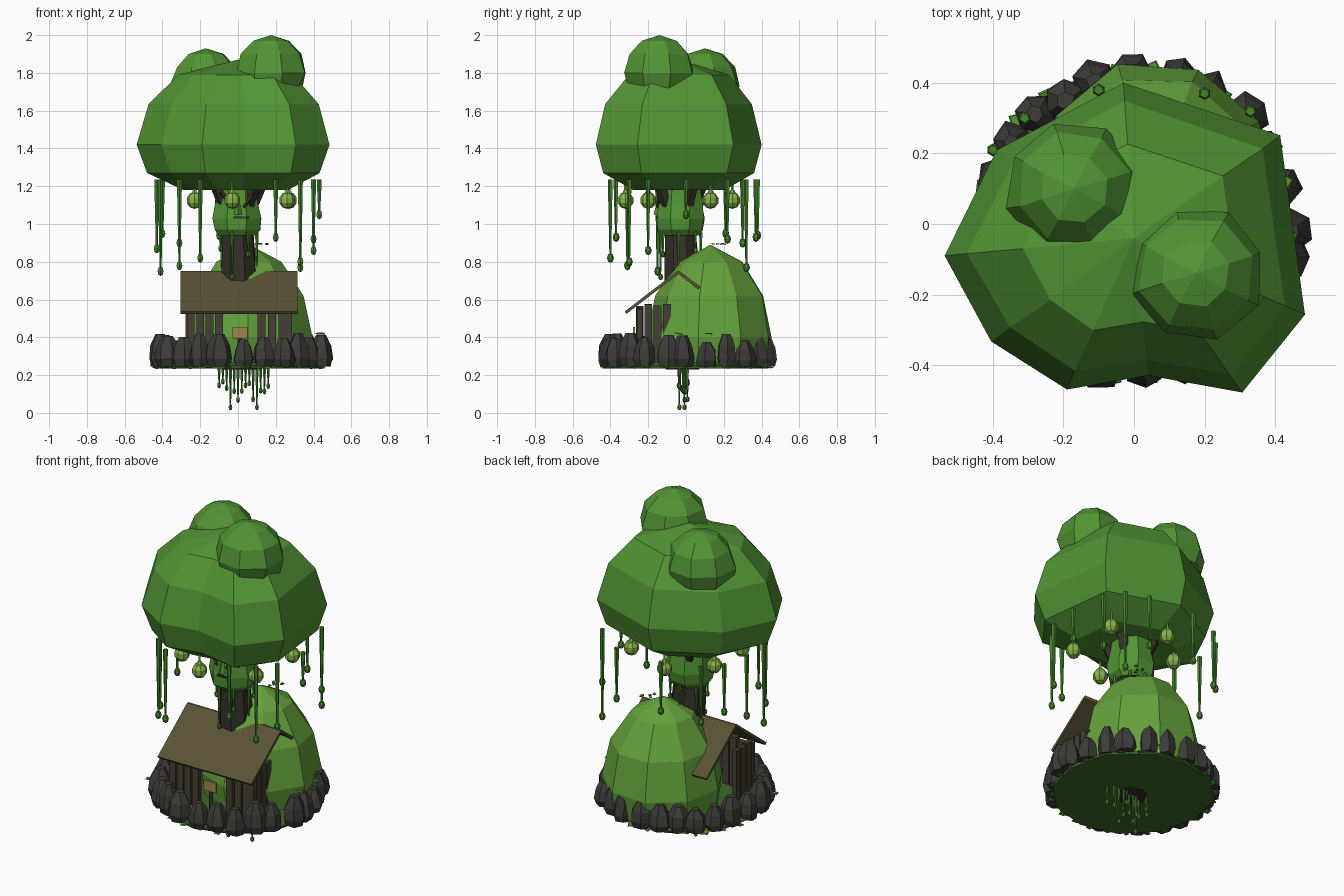
import bpy, bmesh, math, random
from mathutils import Vector, Matrix

if "Cube" in bpy.data.objects:
    bpy.data.objects.remove(bpy.data.objects["Cube"])

random.seed(4)
TAU = math.tau


def mat(name, r, g, b):
    m = bpy.data.materials.new(name)
    m.diffuse_color = (r, g, b, 1)
    m.use_nodes = True
    m.node_tree.nodes["Principled BSDF"].inputs["Base Color"].default_value = m.diffuse_color
    return m


LEAF = mat("leaf_green", .085, .30, .035)
MOSS = mat("moss_green", .13, .36, .045)
VINE = mat("vine_green", .06, .24, .025)
GLOW = mat("lantern_green", .24, .46, .07)
GROUND = mat("ground_green", .05, .14, .02)
BARK = mat("bark", .035, .03, .022)
PLANK = mat("plank", .06, .05, .037)
ROOF = mat("roof_wood", .10, .085, .035)
SIGN = mat("sign_wood", .37, .24, .08)
ROCK = mat("rock", .045, .045, .043)


def finish(name, bm, m):
    bmesh.ops.recalc_face_normals(bm, faces=bm.faces)
    me = bpy.data.meshes.new(name)
    bm.to_mesh(me)
    bm.free()
    ob = bpy.data.objects.new(name, me)
    ob.data.materials.append(m)
    bpy.context.collection.objects.link(ob)
    return ob


def lathe(bm, outline, profile, origin=(0, 0, 0), jitter=0):
    """Loft a flat outline through (scale, z) rings; scale 0 is a pole."""
    o, prev = Vector(origin), None
    for s, z in profile:
        pts = [(0, 0)] if s == 0 else outline
        ring = [bm.verts.new(o + Vector((x * s * (1 + random.uniform(-jitter, jitter)),
                y * s * (1 + random.uniform(-jitter, jitter)), z))) for x, y in pts]
        if prev:
            n = len(outline)
            for i in range(n):
                quad = [prev[i % len(prev)], prev[(i + 1) % n % len(prev)],
                        ring[(i + 1) % n % len(ring)], ring[i % len(ring)]]
                bm.faces.new(list(dict.fromkeys(quad)))
        elif len(ring) > 1:
            bm.faces.new(ring)
        prev = ring
    if len(prev) > 1:
        bm.faces.new(prev)


def ngon(n, r=1, turn=0):
    return [(r * math.cos(TAU * i / n + turn), r * math.sin(TAU * i / n + turn)) for i in range(n)]


def rod(bm, a, b, r1, r2, n=5):
    """Tapered stick from a to b."""
    a, b = Vector(a), Vector(b)
    d = b - a
    bmesh.ops.create_cone(bm, cap_ends=True, segments=n, radius1=r1, radius2=r2, depth=d.length,
                          matrix=Matrix.Translation((a + b) / 2) @ d.to_track_quat('Z', 'Y').to_matrix().to_4x4())


def ball(bm, p, r, stretch=1, u=6, v=4):
    bmesh.ops.create_uvsphere(bm, u_segments=u, v_segments=v, radius=r,
                              matrix=Matrix.Translation(p) @ Matrix.Diagonal((1, 1, stretch, 1)))


def box(bm, p, size, rot=Matrix()):
    bmesh.ops.create_cube(bm, size=1, matrix=Matrix.Translation(p) @ rot @ Matrix.Diagonal((*size, 1)))


def vine(bm, x, y, top, end, r=.014):
    rod(bm, (x, y, end + .03), (x, y, top), r * .4, r)
    ball(bm, (x, y, end + .02), r * 1.3, 1.4)


# canopy: irregular nine-sided dome with two bumps
CROWN = [(-.53, -.05), (-.40, -.29), (-.19, -.43), (.04, -.39), (.31, -.44),
         (.48, -.22), (.42, .29), (-.03, .44), (-.39, .25)]
bm = bmesh.new()
lathe(bm, CROWN, [(.55, 1.18), (.9, 1.27), (1, 1.42), (.88, 1.635), (.6, 1.79), (0, 1.87)],
      (0, -.04, 0), .015)
finish("canopy", bm, LEAF)
for name, x, y, z, s in (("canopy_bump_front", .175, -.14, 2.0, 1), ("canopy_bump_back", -.17, .10, 1.93, .95)):
    bm = bmesh.new()
    lathe(bm, ngon(8, .195, .3), [(.5, -.31), (.88, -.28), (1, -.2), (.84, -.1), (.5, -.03), (0, 0)],
          (x, y, z), .04)
    finish(name, bm, LEAF)

# hill behind the shed
bm = bmesh.new()
lathe(bm, ngon(9, .335, .5), [(.93, .24), (1, .4), (.86, .62), (.52, .8), (0, .89)], (.06, .13, 0), .02)
finish("hill", bm, MOSS)

# island floor
bm = bmesh.new()
lathe(bm, ngon(12, .44), [(1, .235), (1.02, .25), (.9, .27)], (.01, 0, 0), .02)
finish("island_floor", bm, GROUND)

# dark root pit under the floor
bm = bmesh.new()
lathe(bm, ngon(8, .09), [(1, .229), (1, .24)], (.01, -.02, 0), .05)
finish("root_pit", bm, BARK)

# rock ring
bm = bmesh.new()
N = 24
for i in range(N):
    a = TAU * (i + random.uniform(-.2, .2)) / N
    h = random.uniform(.13, .18)
    w = random.uniform(.055, .068)
    rr = .425 + random.uniform(-.02, .025)
    lathe(bm, ngon(6, w, random.random()), [(.8, 0), (1, .25 * h), (.85, .65 * h), (.4, h)],
          (.015 + rr * math.cos(a), rr * math.sin(a), .245), .14)
finish("rocks", bm, ROCK)

# leaves scattered at the island edge and near the hill top
bm = bmesh.new()
spots = [(.44 * math.cos(a), .44 * math.sin(a), .243) for a in [TAU * i / 26 for i in range(26)]]
spots += [(.1 + random.uniform(-.06, .06), random.uniform(.14, .23), .895) for _ in range(5)]
spots += [(-.45, -.2, .32), (.43, .12, .42), (.44, -.04, .42)]
for p in spots:
    s = random.uniform(.016, .03) if p[2] < .5 else .011
    bmesh.ops.create_cone(bm, cap_ends=True, segments=4, radius1=s, radius2=s * .8, depth=.006,
                          matrix=Matrix.Translation(p) @ Matrix.Rotation(random.uniform(-.4, .4), 4, 'X')
                          @ Matrix.Rotation(random.random() * 3, 4, 'Z'))
finish("loose_leaves", bm, LEAF)

# trunk and branches up into the canopy
bm = bmesh.new()
rod(bm, (.01, -.01, .45), (-.0, -.03, .97), .115, .085, 8)
rod(bm, (0, -.03, .95), (0, -.03, 1.25), .06, .06, 6)
for a in (.5, 2.2, 3.7, 5.4):
    c, s = math.cos(a), math.sin(a)
    rod(bm, (.07 * c, -.03 + .07 * s, 1.04), (.15 * c, -.03 + .15 * s, 1.24), .022, .035, 5)
finish("trunk", bm, BARK)

# leafy collar round the upper trunk, with brows and mouth
bm = bmesh.new()
lathe(bm, ngon(8, .135, .39), [(.8, .94), (.95, .97), (1, 1.03), (.9, 1.12), (.82, 1.22)], (-.005, -.03, 0), .05)
rod(bm, (0, -.15, 1.05), (0, -.145, 1.12), .022, .008, 4)
finish("trunk_collar", bm, LEAF)
bm = bmesh.new()
for s in (-1, 1):
    rod(bm, (.03 * s, -.152, 1.09), (.09 * s, -.135, 1.17), .009, .013, 4)
box(bm, (.015, -.155, 1.035), (.08, .012, .01))
finish("face_marks", bm, BARK)

# long vines under the canopy: x, y, lower end
VINES = [(-.41, -.15, .73), (-.31, -.31, .76), (-.2, -.4, .8), (.2, -.37, .91), (.33, -.3, .78), (.4, -.2, .84),
         (.43, 0, 1.03), (.40, .22, .9), (.33, .32, .75), (.2, .37, .91), (-.1, .38, .92), (-.31, .3, .88),
         (-.4, .21, .93), (-.43, .04, .85)]
bm = bmesh.new()
for x, y, e in VINES:
    vine(bm, x, y, 1.235, e)
finish("canopy_vines", bm, VINE)

# short vines below the collar
bm = bmesh.new()
for i, e in enumerate((.70, .82, .74, .84, .77, .71, .85)):
    a = TAU * i / 7 + 4.4
    vine(bm, .1 * math.cos(a), -.03 + .11 * math.sin(a), .96, e, .01)
finish("collar_vines", bm, VINE)

# roots under the island
bm = bmesh.new()
for i in range(14):
    x = -.1 + .26 * i / 13
    vine(bm, x, random.uniform(-.04, .01), .245, .01 if i in (3, 10) else random.uniform(.04, .17), .009)
finish("hanging_roots", bm, VINE)

# lanterns on short strings
bm = bmesh.new()
for x, y in ((-.03, -.32), (.26, -.2), (.27, .13), (-.03, .245), (-.23, .06), (-.23, -.2)):
    ball(bm, (x, y, 1.125), .043, 1.05, 8, 5)
    rod(bm, (x, y, 1.16), (x, y, 1.24), .007, .007, 4)
    rod(bm, (x, y, 1.16), (x, y, 1.18), .02, .01, 6)
finish("lanterns", bm, GLOW)

# shed plank walls with an open doorway
bm = bmesh.new()
for x in (-.25, -.2, -.15, -.1, .125, .18, .235, .265):
    box(bm, (x, -.245, .41), (.042, .03 + random.uniform(0, .008), .29 + random.uniform(-.02, .02)))
for s in (-1, 1):
    for y in (-.2, -.15, -.1):
        box(bm, (.265 * s, y, .42), (.025, .042, .30 + random.uniform(-.02, .02)))
finish("shed_planks", bm, PLANK)

# gable roof
bm = bmesh.new()
slope = math.atan2(.215, .28)
for s in (-1, 1):
    box(bm, (.005, -.04 + s * .14, .638), (.62, .353, .016), Matrix.Rotation(-s * slope, 4, 'X'))
finish("shed_roof", bm, ROOF)

# sign at the doorway
bm = bmesh.new()
box(bm, (.01, -.275, .425), (.08, .012, .06))
finish("door_sign", bm, SIGN)
bm = bmesh.new()
rod(bm, (.01, -.268, .26), (.01, -.268, .42), .012, .012, 5)
finish("sign_post", bm, PLANK)
